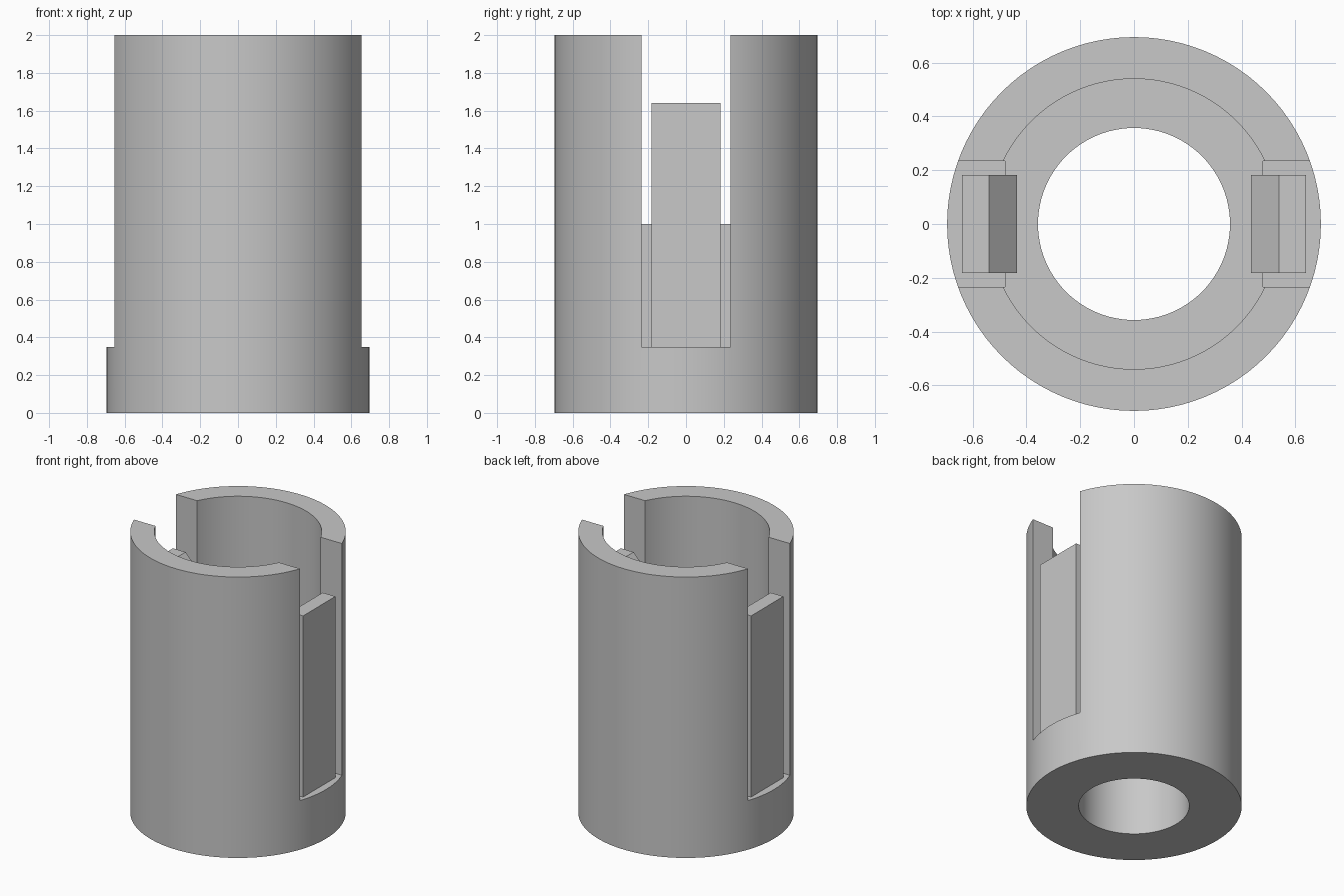
import bpy, bmesh, math

if "Cube" in bpy.data.objects:
    bpy.data.objects.remove(bpy.data.objects["Cube"])

SEGMENTS = 96

grey = bpy.data.materials.new("light grey")
grey.diffuse_color = (0.58, 0.58, 0.58, 1)
grey.use_nodes = True
grey.node_tree.nodes["Principled BSDF"].inputs["Base Color"].default_value = grey.diffuse_color


def make_object(name, bm):
    bmesh.ops.recalc_face_normals(bm, faces=bm.faces)
    mesh = bpy.data.meshes.new(name)
    bm.to_mesh(mesh)
    bm.free()
    mesh.materials.append(grey)
    obj = bpy.data.objects.new(name, mesh)
    bpy.context.collection.objects.link(obj)
    return obj


def lathe(name, profile):
    """Revolve a closed (radius, z) profile around the z axis."""
    bm = bmesh.new()
    rings = []
    for i in range(SEGMENTS):
        a = 2 * math.pi * i / SEGMENTS
        rings.append([bm.verts.new((r * math.cos(a), r * math.sin(a), z))
                      for r, z in profile])
    n = len(profile)
    for i in range(SEGMENTS):
        a, b = rings[i], rings[(i + 1) % SEGMENTS]
        for j in range(n):
            k = (j + 1) % n
            bm.faces.new((a[j], b[j], b[k], a[k]))
    return make_object(name, bm)


def extrude_y(name, profile, half_width, side):
    """Extrude an (x, z) profile along y, on the given side of x = 0."""
    bm = bmesh.new()
    front = [bm.verts.new((side * x, -half_width, z)) for x, z in profile]
    back = [bm.verts.new((side * x, half_width, z)) for x, z in profile]
    bm.faces.new(front)
    bm.faces.new(back)
    n = len(profile)
    for j in range(n):
        k = (j + 1) % n
        bm.faces.new((front[j], front[k], back[k], back[j]))
    return make_object(name, bm)


# Sleeve: narrow bore below, wider bore above the inner ledge
sleeve = lathe("sleeve", [(0.357, 0), (0.695, 0), (0.695, 2), (0.54, 2),
                          (0.54, 1), (0.357, 1)])

# Side slots, open at the top
for side in (-1, 1):
    cutter = extrude_y("slot_cutter", [(0.48, 0.35), (0.8, 0.35),
                                       (0.8, 2.1), (0.48, 2.1)], 0.235, side)
    cutter.hide_render = True
    mod = sleeve.modifiers.new("slot", 'BOOLEAN')
    mod.operation = 'DIFFERENCE'
    mod.solver = 'EXACT'
    mod.object = cutter
    bpy.context.view_layer.objects.active = sleeve
    bpy.ops.object.modifier_apply(modifier=mod.name)
    bpy.data.objects.remove(cutter)

bpy.ops.object.select_all(action='DESELECT')
sleeve.select_set(True)
bpy.context.view_layer.objects.active = sleeve
bpy.ops.object.shade_smooth_by_angle(angle=math.radians(30))

# Snap clips standing in the slots, with a sloped hook facing inward
clip = [(0.54, 0.35), (0.64, 0.35), (0.64, 1.64), (0.54, 1.64),
        (0.435, 1.53), (0.54, 1.53)]
for side, name in ((-1, "left_clip"), (1, "right_clip")):
    extrude_y(name, clip, 0.182, side)
